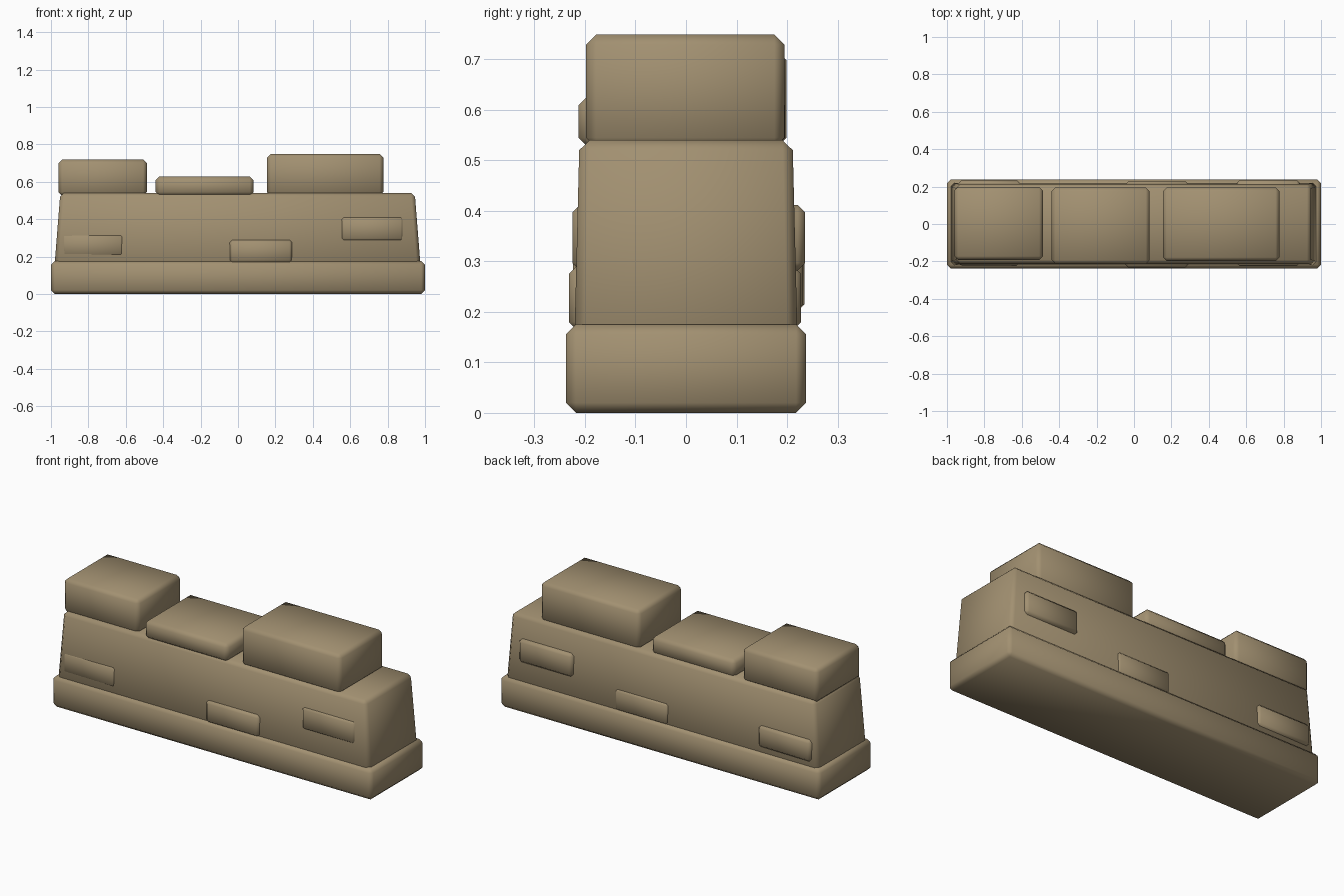
import bpy
import bmesh
from mathutils import Matrix

cube = bpy.data.objects.get("Cube")
if cube:
    bpy.data.objects.remove(cube, do_unlink=True)

# Single sandstone colour
stone = bpy.data.materials.new("sandstone")
stone.use_nodes = True
colour = (0.36, 0.28, 0.165, 1)
stone.diffuse_color = colour
bsdf = stone.node_tree.nodes["Principled BSDF"]
bsdf.inputs["Base Color"].default_value = colour
bsdf.inputs["Roughness"].default_value = 0.9


def block(name, x, y, z, bevel=0.02, taper=(0, 0), turn=0.0):
    """Chamfered stone between (min, max) ranges; taper pulls in the top."""
    size = [b - a for a, b in (x, y, z)]
    centre = [(a + b) / 2 for a, b in (x, y, z)]
    bm = bmesh.new()
    bmesh.ops.create_cube(bm, size=1)
    for v in bm.verts:
        top = v.co.z > 0
        for i in range(3):
            v.co[i] *= size[i]
        if top:
            v.co.x -= taper[0] if v.co.x > 0 else -taper[0]
            v.co.y -= taper[1] if v.co.y > 0 else -taper[1]
    bmesh.ops.bevel(bm, geom=bm.edges[:], offset=bevel, segments=1,
                    affect='EDGES', clamp_overlap=True)
    bmesh.ops.rotate(bm, verts=bm.verts, matrix=Matrix.Rotation(turn, 3, 'Z'))
    bmesh.ops.recalc_face_normals(bm, faces=bm.faces)
    mesh = bpy.data.meshes.new(name)
    bm.to_mesh(mesh)
    bm.free()
    for face in mesh.polygons:
        face.use_smooth = True
    mesh.materials.append(stone)
    obj = bpy.data.objects.new(name, mesh)
    obj.location = centre
    bpy.context.collection.objects.link(obj)
    return obj


# Footing and tapered wall
block("wall_base", (-1, 1), (-0.238, 0.238), (0, 0.175))
block("wall_body", (-0.985, 0.98), (-0.222, 0.222), (0.1, 0.54),
      taper=(0.035, 0.011))

# Broken battlements along the top
block("right_merlon", (-0.96, -0.487), (-0.192, 0.199), (0.525, 0.718))
block("middle_merlon", (-0.44, 0.083), (-0.213, 0.196), (0.525, 0.629))
block("left_merlon", (0.155, 0.777), (-0.198, 0.195), (0.525, 0.749))

# Bricks running through the wall and standing proud on both faces
block("right_brick", (-0.94, -0.61), (-0.222, 0.233), (0.2, 0.322),
      bevel=0.015, turn=-0.01)
block("middle_brick", (-0.045, 0.29), (-0.232, 0.228), (0.165, 0.29),
      bevel=0.015)
block("left_brick", (0.55, 0.885), (-0.225, 0.236), (0.282, 0.412),
      bevel=0.015)
